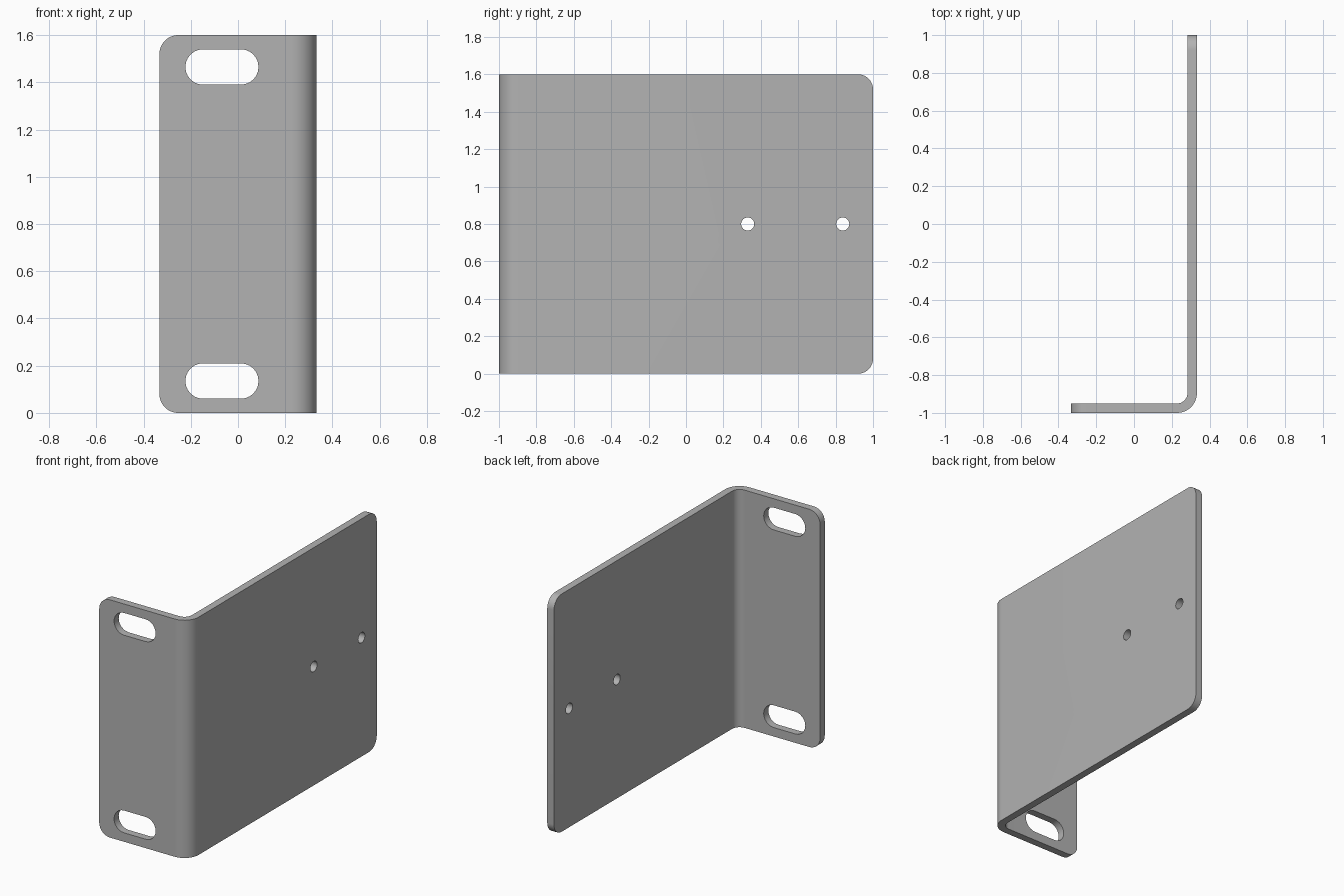
import bpy, bmesh
from math import cos, sin, pi, radians
from mathutils import Vector

cube = bpy.data.objects.get("Cube")
if cube:
    bpy.data.objects.remove(cube, do_unlink=True)

HALF_X, HALF_Y, HEIGHT = 0.333, 1.0, 1.6
THICK, BEND, CORNER = 0.05, 0.105, 0.08


def arc(cx, cy, r, start, end, steps=12):
    """Points on an arc, angles in degrees."""
    return [(cx + r * cos(radians(start + (end - start) * i / steps)),
             cy + r * sin(radians(start + (end - start) * i / steps)))
            for i in range(steps + 1)]


def prism(name, points, place, depth):
    """Extrude a 2D outline; place maps (u, v) to 3D."""
    bm = bmesh.new()
    face = bm.faces.new([bm.verts.new(place(u, v)) for u, v in points])
    grown = bmesh.ops.extrude_face_region(bm, geom=[face])["geom"]
    bmesh.ops.translate(bm, vec=Vector(depth),
                        verts=[g for g in grown if isinstance(g, bmesh.types.BMVert)])
    bmesh.ops.recalc_face_normals(bm, faces=bm.faces)
    mesh = bpy.data.meshes.new(name)
    bm.to_mesh(mesh)
    bm.free()
    obj = bpy.data.objects.new(name, mesh)
    bpy.context.collection.objects.link(obj)
    return obj


def combine(target, cutter, operation):
    """Apply a boolean and discard its cutter."""
    cutter.hide_render = True
    mod = target.modifiers.new(cutter.name, 'BOOLEAN')
    mod.operation, mod.object, mod.solver = operation, cutter, 'EXACT'
    bpy.context.view_layer.objects.active = target
    bpy.ops.object.modifier_apply(modifier=mod.name)
    bpy.data.objects.remove(cutter, do_unlink=True)


def on_front(u, v):
    return (u, -2, v)


def on_side(u, v):
    return (-1, u, v)


# Bent sheet: L-shaped section with concentric bend arcs
cx, cy = HALF_X - BEND, -HALF_Y + BEND
section = [(-HALF_X, -HALF_Y)] + arc(cx, cy, BEND, -90, 0)
section += [(HALF_X, HALF_Y), (HALF_X - THICK, HALF_Y)]
section += arc(cx, cy, BEND - THICK, 0, -90) + [(-HALF_X, -HALF_Y + THICK)]
bracket = prism("angle_bracket", section, lambda u, v: (u, v, 0), (0, 0, HEIGHT))

# Rounded free corners of both flanges
low, high = CORNER, HEIGHT - CORNER
front = arc(-HALF_X + CORNER, high, CORNER, 90, 180)
front += arc(-HALF_X + CORNER, low, CORNER, 180, 270) + [(1, 0), (1, HEIGHT)]
combine(bracket, prism("front_outline", front, on_front, (0, 4, 0)), 'INTERSECT')
side = arc(HALF_Y - CORNER, low, CORNER, -90, 0)
side += arc(HALF_Y - CORNER, high, CORNER, 0, 90) + [(-2, HEIGHT), (-2, 0)]
combine(bracket, prism("side_outline", side, on_side, (2, 0, 0)), 'INTERSECT')

# Mounting slots through the short flange
R = 0.075
for z in (0.135, HEIGHT - 0.135):
    slot = arc(0.012, z, R, -90, 90) + arc(-0.148, z, R, 90, 270)
    combine(bracket, prism("slot_cutter", slot, on_front, (0, 1.5, 0)), 'DIFFERENCE')

# Two round holes through the long flange
for y in (0.33, 0.838):
    hole = arc(y, HEIGHT / 2, 0.035, 0, 360, 32)[:-1]
    combine(bracket, prism("hole_cutter", hole, on_side, (2, 0, 0)), 'DIFFERENCE')

# Grey sheet metal
metal = bpy.data.materials.new("grey_metal")
metal.use_nodes = True
GREY = (0.45, 0.45, 0.45, 1)
metal.diffuse_color = GREY
metal.node_tree.nodes["Principled BSDF"].inputs["Base Color"].default_value = GREY
bracket.data.materials.clear()
bracket.data.materials.append(metal)

bpy.ops.object.select_all(action='DESELECT')
bracket.select_set(True)
bpy.context.view_layer.objects.active = bracket
bpy.ops.object.shade_smooth_by_angle(angle=radians(30))
